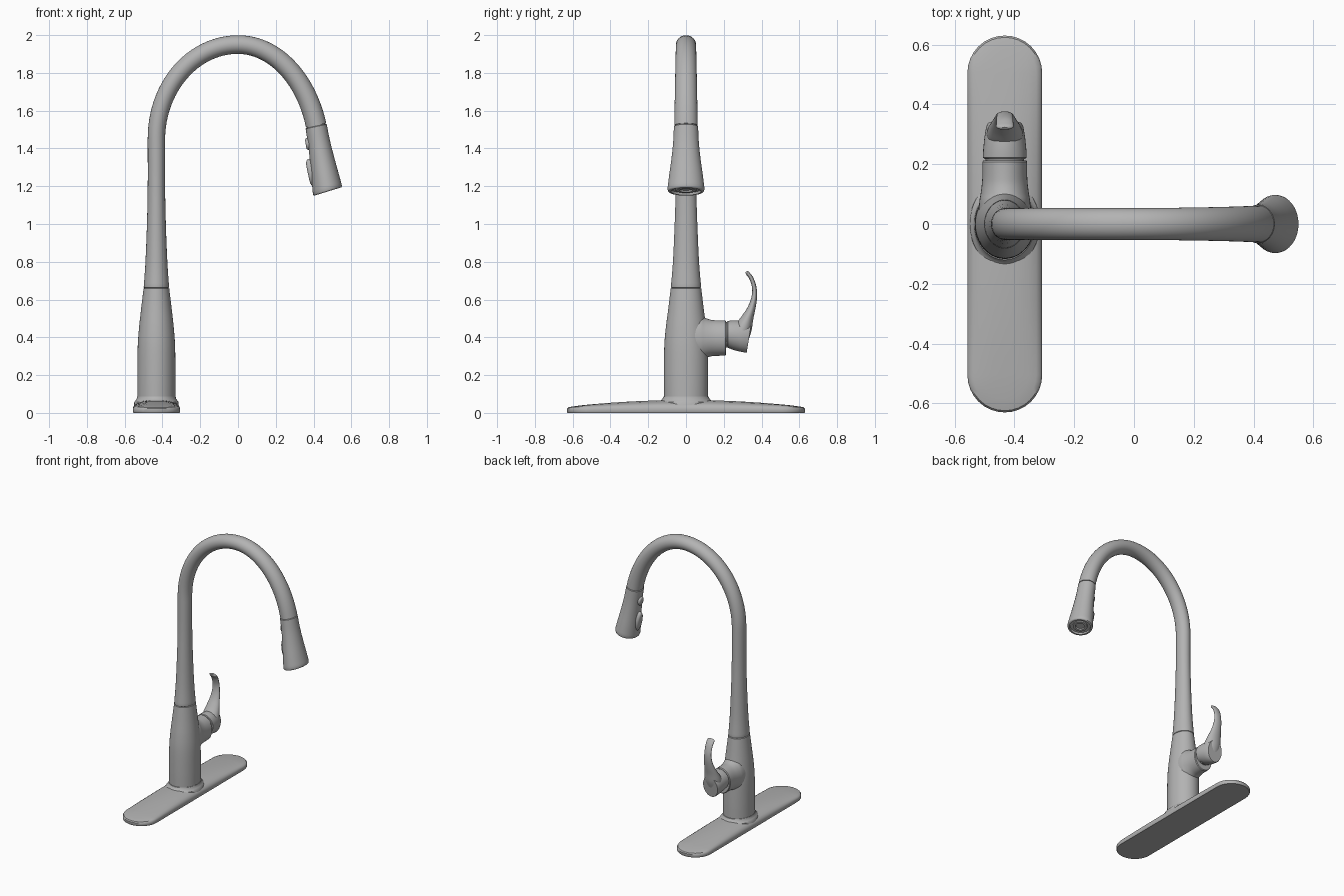
import bpy, bmesh, math
from mathutils import Vector as V

if "Cube" in bpy.data.objects:
    bpy.data.objects.remove(bpy.data.objects["Cube"])

metal = bpy.data.materials.new("brushed_grey_metal")
metal.diffuse_color = (0.45, 0.45, 0.45, 1)
metal.use_nodes = True
metal.node_tree.nodes["Principled BSDF"].inputs["Base Color"].default_value = metal.diffuse_color
CX = -0.432            # x of the main column
X, Y, Z = V((1, 0, 0)), V((0, 1, 0)), V((0, 0, 1))


def finish(name, bm, angle=38):
    bmesh.ops.remove_doubles(bm, verts=bm.verts, dist=1e-5)
    bmesh.ops.recalc_face_normals(bm, faces=bm.faces)
    me = bpy.data.meshes.new(name)
    bm.to_mesh(me)
    bm.free()
    me.materials.append(metal)
    me.shade_smooth()
    me.set_sharp_from_angle(angle=math.radians(angle))
    ob = bpy.data.objects.new(name, me)
    bpy.context.collection.objects.link(ob)
    return ob


def skin(bm, rings):
    """Join closed rings of points with quads and cap both ends."""
    vs = [[bm.verts.new(p) for p in r] for r in rings]
    n = len(vs[0])
    for a, b in zip(vs, vs[1:]):
        for i in range(n):
            j = (i + 1) % n
            bm.faces.new((a[i], a[j], b[j], b[i]))
    return vs


def loft(name, sections, n=40, angle=38):
    """Each section is centre, u axis, v axis of an ellipse."""
    bm = bmesh.new()
    rings = [[c + u * math.cos(k * math.tau / n) + v * math.sin(k * math.tau / n)
              for k in range(n)] for c, u, v in sections]
    vs = skin(bm, rings)
    bm.faces.new(vs[0])
    bm.faces.new(vs[-1])
    return finish(name, bm, angle)


def smooth_pts(pts, steps=6):
    """Catmull-Rom through tuples of numbers."""
    P = [V(p) for p in pts]
    P = [P[0] * 2 - P[1]] + P + [P[-1] * 2 - P[-2]]
    out = []
    for a, b, c, d in zip(P, P[1:], P[2:], P[3:]):
        for k in range(steps):
            t = k / steps
            out.append(0.5 * (2 * b + (c - a) * t + (2 * a - 5 * b + 4 * c - d) * t * t
                              + (3 * b - a - 3 * c + d) * t ** 3))
    return out + [P[-2]]


# deck plate: domed stadium
def stadium(r, half=0.505, arc=16, side=16):
    pts = []
    for s, a0 in ((1, 0), (-1, math.pi)):
        for k in range(arc + 1):
            a = a0 + math.pi * k / arc
            pts.append((r * math.cos(a), s * half + r * math.sin(a)))
        for k in range(1, side):
            pts.append((-s * r, s * half * (1 - 2 * k / side)))
    return pts


bm = bmesh.new()
rings = []
for r, z, f in ((0.122, 0, 0), (0.125, 0.004, 0), (0.125, 0.022, 0.1), (0.119, 0.029, 0.3),
                (0.105, 0.031, 0.55), (0.08, 0.032, 0.8), (0.04, 0.032, 1), (0, 0.032, 1)):
    rings.append([V((CX + x, y, z + f * 0.036 * (1 - (y / 0.63) ** 2))) for x, y in stadium(r)])
vs = skin(bm, rings)
bm.faces.new(vs[0])
finish("deck_plate", bm)


# column parts: slightly oval turned profiles (z, rx, ry)
def column(name, prof):
    return loft(name, [(V((CX, 0, z)), X * a, Y * b) for z, a, b in prof])


column("base_collar", [(0.03, 0.119, 0.150), (0.058, 0.117, 0.145), (0.066, 0.110, 0.134),
                       (0.076, 0.104, 0.124), (0.086, 0.102, 0.120), (0.088, 0.096, 0.112)])
body = smooth_pts([(0.084, 0.101, 0.116), (0.2, 0.101, 0.117), (0.35, 0.099, 0.115),
                   (0.45, 0.092, 0.107), (0.55, 0.081, 0.094), (0.658, 0.068, 0.081)])
column("body", body + [(0.661, 0.063, 0.076)])

# neck and arched spout, one sweep
neck = [(0.655, 0.062, 0.075), (0.661, 0.062, 0.075), (0.664, 0.067, 0.08)]
neck += smooth_pts([(0.665, 0.0672, 0.0802), (0.8, 0.058, 0.069), (1.0, 0.050, 0.060),
                    (1.2, 0.046, 0.054), (1.42, 0.046, 0.053)])
secs = [(V((CX, 0, z)), X * a, Y * b) for z, a, b in neck]
END = math.asin((1.522 - 1.35) / 0.6)
N = 44
for k in range(N + 1):
    t = math.pi - (math.pi - END) * k / N
    cz, h = (1.45, 0.5) if t > math.pi / 2 else (1.35, 0.6)
    c = V((CX * -math.cos(t), 0, cz + h * math.sin(t)))
    tan = V((0.432 * math.sin(t), 0, -h * math.cos(t))).normalized()
    w = max(0, (math.pi / 2 - t) / (math.pi / 2 - END))
    side = tan.cross(Y).normalized()
    if side.dot(V((math.cos(t), 0, math.sin(t)))) > 0 and k == 0:
        pass
    # outward at the left end is -x, so keep u continuous with the neck
    u = -side if side.dot(V((math.cos(t), 0, math.sin(t)))) > 0 else side
    secs.append((c, u * (0.046 + 0.003 * min(1, k / 12) + 0.006 * w), Y * (0.053 + 0.009 * w ** 1.5)))
loft("neck_and_spout", secs)

# spray head
P0, P1 = V((0.413, 0, 1.520)), V((0.475, 0, 1.172))


def head_frame(t):
    a = math.radians(12 + 5 * t)
    return P0.lerp(P1, t), V((math.cos(a), 0, math.sin(a))), V((math.sin(a), 0, -math.cos(a)))


prof = [(-0.02, 0.050, 0.056), (0.004, 0.050, 0.056), (0.006, 0.055, 0.062)]
prof += smooth_pts([(0.012, 0.057, 0.064), (0.25, 0.059, 0.068), (0.5, 0.065, 0.077),
                    (0.75, 0.073, 0.089), (0.93, 0.079, 0.097)], 5)
prof += [(0.975, 0.080, 0.097), (0.993, 0.078, 0.095), (1.0, 0.075, 0.091),
         (1.0, 0.066, 0.080), (0.965, 0.064, 0.078), (0.965, 0.046, 0.056),
         (0.985, 0.044, 0.054), (0.985, 0.030, 0.036), (0.96, 0.028, 0.034)]
secs = []
for t, a, b in prof:
    c, u, d = head_frame(t)
    secs.append((c, u * a, Y * b))
loft("spray_head", secs)

# two push buttons on the inner side of the head
for name, t, r, along, wide, out in (("round_button", 0.235, 0.057, 0.032, 0.026, 0.014),
                                     ("long_button", 0.66, 0.068, 0.072, 0.030, 0.019)):
    c, u, d = head_frame(t)
    d = (d + u * -0.06).normalized()
    c = c - u * r
    loft(name, [(c - u * out * h, d * along * s, Y * wide * s)
                for h, s in ((-0.6, 1), (0.35, 1), (0.7, 0.92), (0.92, 0.75), (1, 0.5))], 28)


# valve arm: sideways barrel blending into the body (y, rx, rz)
def barrel(name, prof, z):
    return loft(name, [(V((CX, y, z)), X * a, Z * b) for y, a, b in prof])


barrel("valve_barrel", smooth_pts([(0.03, 0.088, 0.125), (0.075, 0.085, 0.123), (0.1, 0.081, 0.108),
                                   (0.13, 0.077, 0.097), (0.16, 0.075, 0.094),
                                   (0.208, 0.075, 0.093)], 4) + [(0.213, 0.071, 0.088)], 0.396)
barrel("valve_gap_ring", [(0.2, 0.064, 0.068), (0.24, 0.064, 0.068)], 0.413)

# handle hub: ends in a slanted face (y at middle, z middle, rx, rz, slant)
hub = [(0.218, 0.417, 0.068, 0.066, 0), (0.222, 0.416, 0.073, 0.071, 0),
       (0.25, 0.412, 0.072, 0.078, 0.02), (0.29, 0.406, 0.068, 0.081, 0.08),
       (0.325, 0.399, 0.062, 0.080, 0.14), (0.334, 0.398, 0.058, 0.077, 0.16)]
loft("handle_hub", [(V((CX, y, z)), X * a, V((0, s, 1)) * b) for y, z, a, b, s in hub])

# curved lever (y, z, half thickness, half width)
lev = smooth_pts([(0.285, 0.405, 0.050, 0.062), (0.306, 0.455, 0.045, 0.060),
                  (0.327, 0.505, 0.031, 0.050), (0.347, 0.555, 0.021, 0.038),
                  (0.361, 0.61, 0.015, 0.030), (0.362, 0.66, 0.012, 0.027),
                  (0.347, 0.71, 0.011, 0.028), (0.325, 0.741, 0.010, 0.029)][0:1] +
                 [(0.306, 0.455, 0.045, 0.060), (0.327, 0.505, 0.031, 0.050),
                  (0.347, 0.555, 0.021, 0.038), (0.361, 0.61, 0.015, 0.030),
                  (0.362, 0.66, 0.012, 0.027), (0.347, 0.71, 0.011, 0.028),
                  (0.325, 0.741, 0.010, 0.029)], 5)
secs = []
for i, p in enumerate(lev):
    q, r = lev[max(i - 1, 0)], lev[min(i + 1, len(lev) - 1)]
    tan = V((0, r[0] - q[0], r[1] - q[1])).normalized()
    secs.append((V((CX, p[0], p[1])), X * p[3], X.cross(tan) * p[2]))
c, u, v = secs[-1]
for step, s in ((0.005, 0.85), (0.009, 0.5)):     # rounded tip
    secs.append((c + tan * step, u * s, v * s))
loft("handle_lever", secs, 28)
